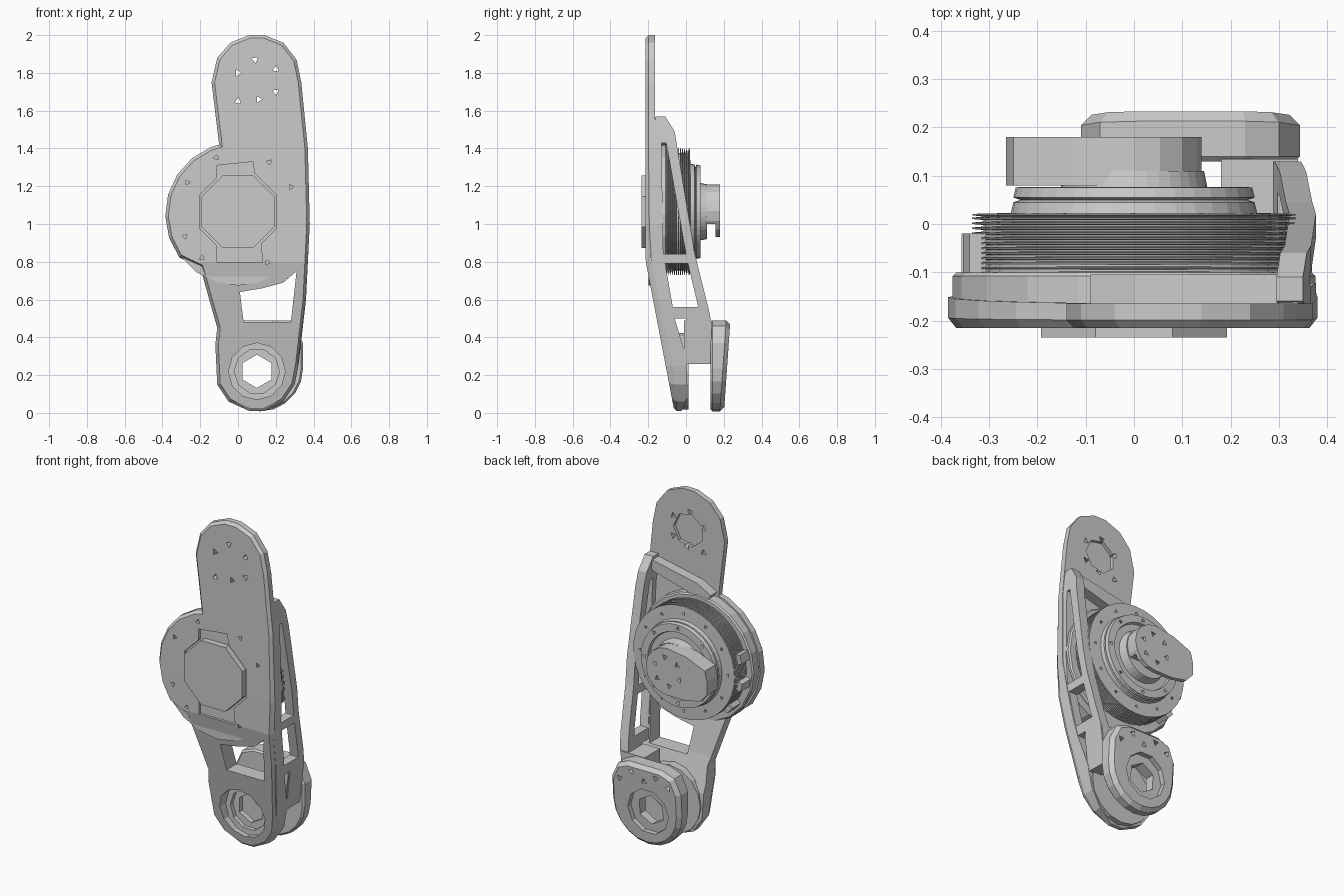
import bpy, bmesh, math
from mathutils import Vector

if "Cube" in bpy.data.objects:
    bpy.data.objects.remove(bpy.data.objects["Cube"])

COL = bpy.context.scene.collection


def add(name, bm):
    bmesh.ops.recalc_face_normals(bm, faces=bm.faces)
    me = bpy.data.meshes.new(name)
    bm.to_mesh(me)
    bm.free()
    ob = bpy.data.objects.new(name, me)
    COL.objects.link(ob)
    return ob


def prism(name, pts, a, b, axis='y', front=0, back=0):
    """Extrude an (x,z) outline along y, or a (y,z) outline along x; chamfer end rims."""
    bm = bmesh.new()
    co = (lambda p, d: (p[0], d, p[1])) if axis == 'y' else (lambda p, d: (d, p[0], p[1]))
    n = len(pts)
    va = [bm.verts.new(co(p, a)) for p in pts]
    vb = [bm.verts.new(co(p, b)) for p in pts]
    fa, fb = bm.faces.new(va), bm.faces.new(vb)
    for i in range(n):
        j = (i + 1) % n
        bm.faces.new((va[i], va[j], vb[j], vb[i]))
    bmesh.ops.recalc_face_normals(bm, faces=bm.faces)
    ea, eb = list(fa.edges), list(fb.edges)
    if front:
        bmesh.ops.bevel(bm, geom=ea, offset=front, segments=1, affect='EDGES')
    if back:
        bmesh.ops.bevel(bm, geom=eb, offset=back, segments=1, affect='EDGES')
    return add(name, bm)


def arc(cx, cz, r, n, a0=0.0, a1=360.0):
    full = abs(a1 - a0) >= 360
    m = n if full else n - 1
    return [(cx + r * math.cos(math.radians(a0 + (a1 - a0) * i / m)),
             cz + r * math.sin(math.radians(a0 + (a1 - a0) * i / m))) for i in range(n)]


def lathe(name, profile, cx, cz, n):
    """Spin (radius, y) points around a y-parallel axis."""
    bm = bmesh.new()
    rings = [[bm.verts.new((x, y, z)) for x, z in arc(cx, cz, r, n)] for r, y in profile]
    for p, q in zip(rings, rings[1:]):
        for i in range(n):
            j = (i + 1) % n
            bm.faces.new((p[i], p[j], q[j], q[i]))
    bm.faces.new(rings[0])
    bm.faces.new(rings[-1])
    return add(name, bm)


def cut(ob, cutters):
    for c in cutters:
        c.hide_render = True
        m = ob.modifiers.new('cut', 'BOOLEAN')
        m.operation, m.object, m.solver = 'DIFFERENCE', c, 'EXACT'
    bpy.context.view_layer.update()
    dg = bpy.context.evaluated_depsgraph_get()
    me = bpy.data.meshes.new_from_object(ob.evaluated_get(dg))
    ob.modifiers.clear()
    ob.data = me
    for c in cutters:
        bpy.data.objects.remove(c)


def lerp(table, z):
    if z <= table[0][0]:
        return table[0][1]
    for (z0, v0), (z1, v1) in zip(table, table[1:]):
        if z <= z1:
            return v0 + (v1 - v0) * (z - z0) / (z1 - z0)
    return table[-1][1]


def bend(ob, levels, fn):
    """Slice at z levels, then move every vertex with fn."""
    bm = bmesh.new()
    bm.from_mesh(ob.data)
    for z in levels:
        bmesh.ops.bisect_plane(bm, geom=bm.verts[:] + bm.edges[:] + bm.faces[:],
                               plane_co=(0, 0, z), plane_no=(0, 0, 1))
    bmesh.ops.triangulate(bm, faces=[f for f in bm.faces if len(f.verts) > 4])
    for v in bm.verts:
        v.co = Vector(fn(*v.co))
    bm.to_mesh(ob.data)
    bm.free()


def holes(points, y0, y1, r=0.02):
    return [prism('cutter', arc(x, z, r, 3, 40 * i, 40 * i + 360), y0, y1)
            for i, (x, z) in enumerate(points)]


MX, MZ = 0.0, 1.065     # motor axis
JX, JZ = 0.10, 0.22     # lower joint axis
right_edge = [(0.25, 0.32), (0.6, 0.36), (1.0, 0.38), (1.4, 0.37), (1.75, 0.335)]

# Main frame: one outline with window and joint openings, lower half leaning back
outline = [(0.14, 0.01), (0.24, 0.06), (0.30, 0.15)] + [(x, z) for z, x in right_edge]
outline += [(0.31, 1.87), (0.24, 1.96), (0.14, 2.0), (0.06, 2.0), (-0.04, 1.96), (-0.11, 1.88),
            (-0.14, 1.75), (-0.10, 1.42)]
outline += arc(MX, 1.05, 0.385, 7, 112, 216)
outline += [(-0.20, 0.77), (-0.11, 0.45), (-0.12, 0.36), (-0.11, 0.15), (-0.05, 0.06), (0.06, 0.01)]
frame = prism('main_frame', outline, -0.215, -0.165, front=0.016)
window = [(0.03, 0.48), (0.28, 0.48), (0.31, 0.75), (0.24, 0.69), (0.13, 0.66), (0.01, 0.64)]
cutters = [prism('cutter', window, -0.4, 0.2),
           prism('cutter', arc(JX, JZ, 0.15, 12), -0.4, 0.2),
           prism('cutter', arc(MX, MZ, 0.222, 8, 22.5, 382.5), -0.4, 0.2),
           prism('cutter', [(-0.11, 0.80), (0.13, 0.80), (0.08, 1.33), (-0.11, 1.31)], -0.4, 0.2),
           prism('cutter', arc(JX, 1.76, 0.10, 7), -0.185, 0.2)]
cutters += holes([(0, 1.8), (0.09, 1.87), (0, 1.65), (0.11, 1.66), (0.2, 1.70), (0.2, 1.82)], -0.4, 0.2)
cutters += holes([(MX + 0.31 * math.cos(math.radians(a)), MZ + 0.31 * math.sin(math.radians(a)))
                  for a in (25, 58, 112, 150, 205, 232, 300)], -0.4, 0.2, 0.016)
cut(frame, cutters)
fy = [(0, -0.06), (0.8, -0.213), (1.0, -0.215)]
by = [(0, -0.03), (0.06, 0.0), (0.12, 0.008), (0.3, 0.0), (0.5, -0.06), (0.8, -0.12),
      (1.0, -0.15), (1.45, -0.165)]


def lean(x, y, z):
    t = (y + 0.215) / 0.05
    return x, lerp(fy, z) * (1 - t) + lerp(by, z) * t, z


bend(frame, [0.06, 0.12, 0.3, 0.5, 0.8, 1.0, 1.45], lean)

# Side truss wall with three openings, following the frame's right edge
truss = prism('side_truss', [(-0.16, 1.57), (-0.11, 1.57), (-0.06, 1.49), (0.045, 0.85), (0.12, 0.55),
                             (0.13, 0.50), (0.13, 0.26), (-0.09, 0.26), (-0.19, 0.8), (-0.19, 1.4)],
              -0.055, 0.0, axis='x')
cut(truss, [prism('cutter', w, -1, 1, axis='x') for w in (
    [(-0.13, 1.43), (-0.105, 1.43), (0.0, 0.84), (-0.12, 0.84)],
    [(-0.11, 0.79), (0.01, 0.79), (0.065, 0.56), (-0.07, 0.56)],
    [(-0.10, 0.50), (0.0, 0.50), (0.0, 0.33), (-0.08, 0.29)])])
bend(truss, [0.6, 1.0, 1.4], lambda x, y, z: (x + lerp(right_edge, z) - 0.003, y, z))

# Slanted rib behind the upper plate
prism('upper_rib', [(0.34, 1.56), (0.34, 1.50), (-0.06, 1.39), (-0.09, 1.44), (0.0, 1.49)],
      -0.17, -0.105)

# Motor housing, front cap and rim tabs
prism('motor_housing', arc(MX, 1.05, 0.376, 20), -0.198, -0.10, back=0.008)
prism('front_cap', arc(MX, MZ, 0.208, 8, 22.5, 382.5), -0.235, -0.18)
for i, a in enumerate((165, 192, 220)):
    c, s = math.cos(math.radians(a)), math.sin(math.radians(a))
    tab = [(MX + c * r - s * t, MZ + s * r + c * t)
           for r, t in ((0.325, -0.03), (0.36, -0.025), (0.36, 0.025), (0.325, 0.03))]
    prism('rim_tab_%d' % i, tab, -0.11, -0.02)

# Finned motor drum with stepped back rings
prof = []
for i in range(12):
    y = -0.105 + i * 0.0103
    prof += [(0.312, y), (0.336, y + 0.002), (0.336, y + 0.005), (0.312, y + 0.007)]
prof += [(0.335, 0.018), (0.335, 0.021), (0.255, 0.023), (0.25, 0.045), (0.235, 0.05), (0.25, 0.055),
         (0.245, 0.076), (0.20, 0.077), (0.195, 0.06), (0.155, 0.06), (0.145, 0.11)]
drum = lathe('motor_drum', prof, MX, MZ, 36)
cut(drum, holes(arc(MX, MZ, 0.29, 12), -0.01, 0.1, 0.012)
    + holes(arc(MX, MZ, 0.223, 8), 0.05, 0.2, 0.014))

# Output lug: round hood reaching to the left, open underneath
lug = prism('output_lug', arc(MX, 1.07, 0.14, 9, -90, 90)
            + [(-0.13, 1.19), (-0.25, 1.14), (-0.265, 1.08), (-0.265, 1.00), (-0.22, 0.95), (-0.12, 0.93)],
            0.08, 0.18)
cut(lug, [prism('cutter', [(-0.5, 0.8), (0.5, 0.8), (0.5, 1.0), (-0.5, 1.0)], 0.0, 0.155)]
    + holes(arc(MX, 1.07, 0.085, 6, 20, 380), 0.165, 0.3, 0.018))

# Lower joint: front bearing boss, bridge block and back cover
boss = prism('bearing_boss', arc(JX, JZ, 0.203, 16), -0.045, 0.012)
cut(boss, [prism('cutter', arc(JX, JZ, 0.088, 6, 30, 390), -0.4, 0.4),
           prism('cutter', arc(JX, JZ, 0.12, 10), -0.4, -0.02)])
prism('bridge_block', [(0.18, 0.40), (0.24, 0.26), (0.315, 0.26), (0.34, 0.49), (0.18, 0.49)],
      -0.01, 0.135)
cover = prism('back_cover', arc(0.117, 0.235, 0.227, 11, 180, 360)
              + [(0.344, 0.37), (0.30, 0.46), (0.23, 0.49), (0.01, 0.49), (-0.07, 0.46), (-0.11, 0.37)],
              0.13, 0.235, front=0.01, back=0.022)
cut(cover, [prism('cutter', arc(JX, JZ, 0.088, 6, 30, 390), 0.0, 0.4),
            prism('cutter', arc(JX, JZ, 0.135, 10), 0.205, 0.4)]
    + holes([(-0.04, 0.40), (0.04, 0.44), (0.12, 0.40), (0.2, 0.44), (0.28, 0.38)], 0.2, 0.4))
bend(cover, [], lambda x, y, z: (x, y - (0.07 * (0.49 - z) if y > 0.18 else 0), z))
